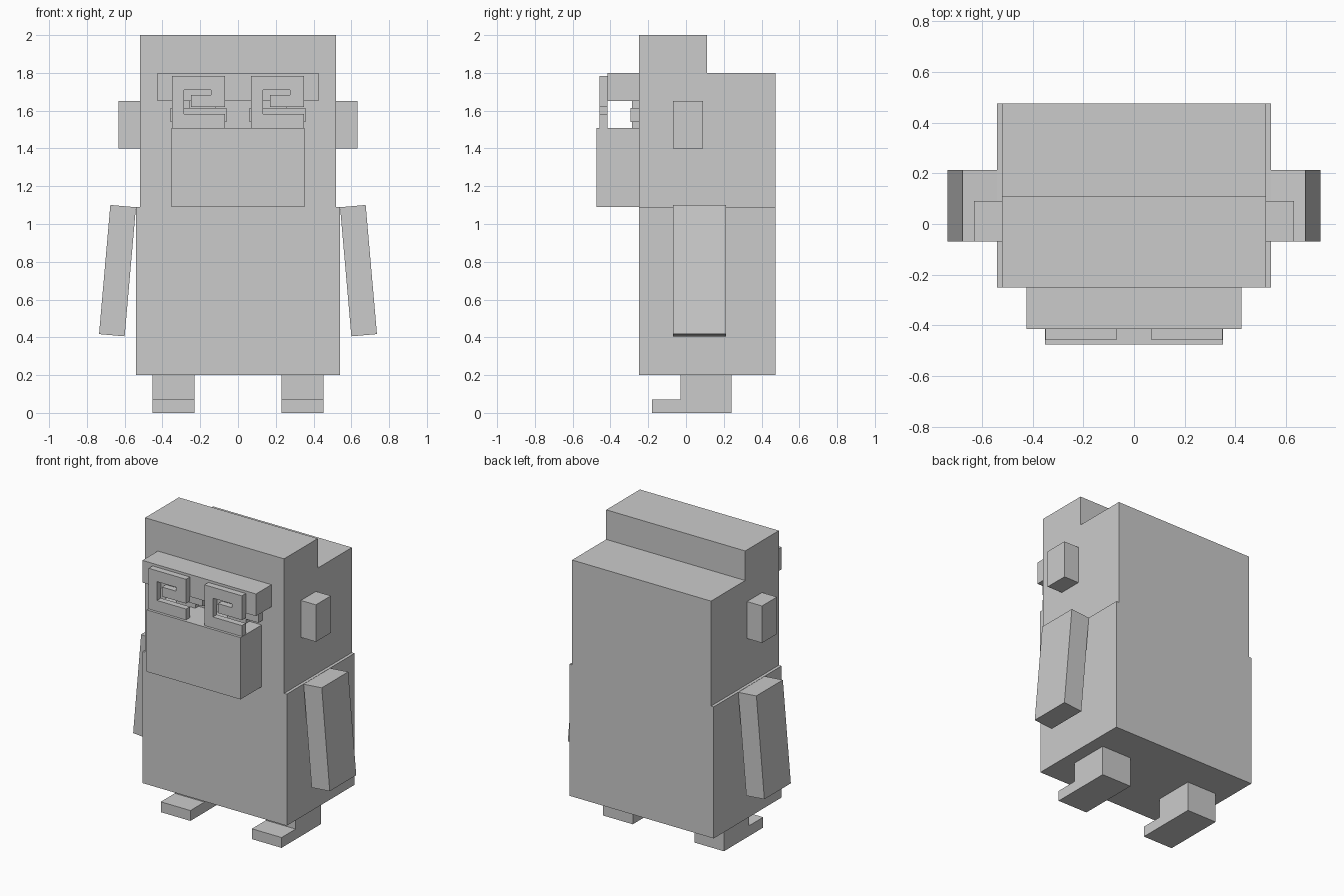
import bpy, bmesh, math
from mathutils import Matrix

cube = bpy.data.objects.get("Cube")
if cube:
    bpy.data.objects.remove(cube, do_unlink=True)

grey = bpy.data.materials.new("plain grey")
grey.use_nodes = True
grey.diffuse_color = (0.6, 0.6, 0.6, 1)
grey.node_tree.nodes["Principled BSDF"].inputs["Base Color"].default_value = (0.6, 0.6, 0.6, 1)


def finish(name, bm):
    bmesh.ops.recalc_face_normals(bm, faces=bm.faces)
    mesh = bpy.data.meshes.new(name)
    bm.to_mesh(mesh)
    bm.free()
    mesh.materials.append(grey)
    obj = bpy.data.objects.new(name, mesh)
    bpy.context.collection.objects.link(obj)
    return obj


def box(name, x, y, z):
    """Box from three (low, high) ranges."""
    bm = bmesh.new()
    centre = [(a + b) / 2 for a, b in (x, y, z)]
    size = [b - a for a, b in (x, y, z)]
    bmesh.ops.create_cube(bm, size=1, matrix=Matrix.Translation(centre) @ Matrix.Diagonal((*size, 1)))
    return finish(name, bm)


def prism(name, profile, axis, low, high):
    """Extrude a 2D outline along the x or y axis."""
    bm = bmesh.new()
    place = (lambda a, b: (low, a, b)) if axis == "x" else (lambda a, b: (a, low, b))
    face = bm.faces.new([bm.verts.new(place(a, b)) for a, b in profile])
    made = bmesh.ops.extrude_face_region(bm, geom=[face])["geom"]
    step = (high - low, 0, 0) if axis == "x" else (0, high - low, 0)
    bmesh.ops.translate(bm, vec=step, verts=[v for v in made if isinstance(v, bmesh.types.BMVert)])
    return finish(name, bm)


def span(side, a, b):
    return tuple(sorted((side * a, side * b)))


FRONT, BACK = -0.25, 0.475

# Trunk and stepped head
box("body", (-0.54, 0.54), (FRONT, BACK), (0.2, 1.09))
prism("head", [(FRONT, 1.09), (BACK, 1.09), (BACK, 1.8), (0.11, 1.8), (0.11, 2), (FRONT, 2)],
      "x", -0.52, 0.52)

# Face blocks
box("brow", (-0.425, 0.425), (-0.415, FRONT), (1.65, 1.8))
box("muzzle", (-0.352, 0.352), (-0.475, FRONT), (1.09, 1.508))

# Spiral eyes, both turning the same way
spiral = [(0, 0), (0.28, 0), (0.28, 0.074), (0.063, 0.074), (0.063, 0.201), (0.206, 0.201),
          (0.206, 0.175), (0.1, 0.175), (0.1, 0.111), (0.28, 0.111), (0.28, 0.275), (0, 0.275)]
for side, left_edge in (("right", -0.349), ("left", 0.069)):
    prism(side + "_eye_spiral", [(left_edge + a, 1.508 + b) for a, b in spiral], "y", -0.457, -0.415)

# Paired parts
leg = [(-0.18, 0), (0.24, 0), (0.24, 0.2), (-0.03, 0.2), (-0.03, 0.07), (-0.18, 0.07)]
for side, s in (("left", 1), ("right", -1)):
    box(side + "_eye_back", span(s, 0.06, 0.357), (-0.293, FRONT), (1.54, 1.615))
    box(side + "_pupil_back", span(s, 0.12, 0.26), (-0.285, FRONT), (1.508, 1.65))
    box(side + "_ear", span(s, 0.52, 0.632), (-0.07, 0.09), (1.4, 1.65))
    prism(side + "_leg", leg, "x", *span(s, 0.23, 0.452))
    arm = box(side + "_arm", (-0.068, 0.068), (-0.07, 0.213), (-0.343, 0.343))
    arm.location = (s * 0.638, 0, 0.753)
    arm.rotation_euler.y = -s * math.radians(5)
